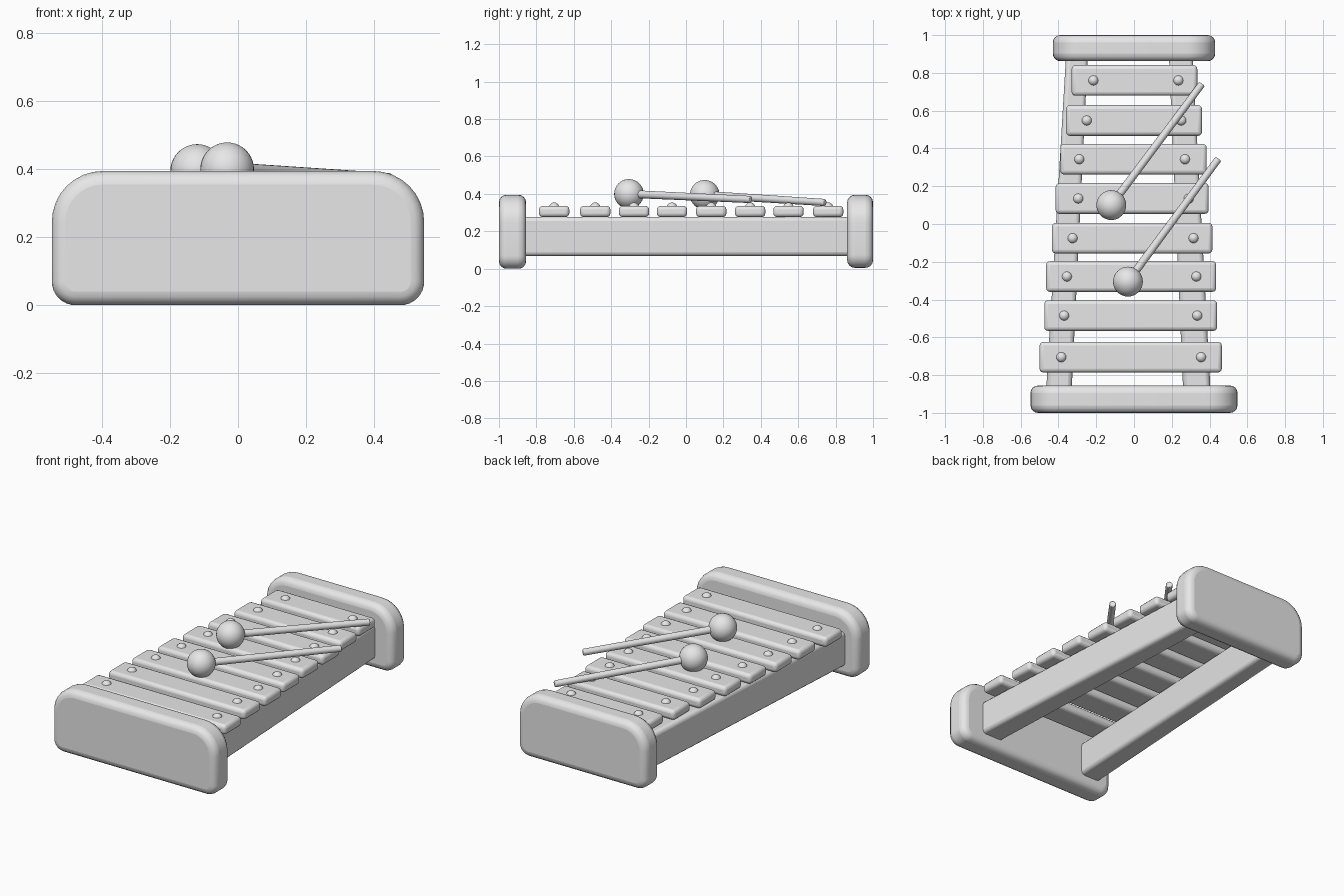
import bpy, bmesh, math
from mathutils import Vector

if "Cube" in bpy.data.objects:
    bpy.data.objects.remove(bpy.data.objects["Cube"])

grey = bpy.data.materials.new("plain grey")
grey.diffuse_color = (0.8, 0.8, 0.8, 1)
grey.use_nodes = True
grey.node_tree.nodes["Principled BSDF"].inputs["Base Color"].default_value = grey.diffuse_color


def finish(name, bm, bevel=0.0, segments=3, angle=40):
    bmesh.ops.recalc_face_normals(bm, faces=bm.faces[:])
    me = bpy.data.meshes.new(name)
    bm.to_mesh(me)
    bm.free()
    ob = bpy.data.objects.new(name, me)
    bpy.context.collection.objects.link(ob)
    me.materials.append(grey)
    if bevel:
        mod = ob.modifiers.new("rounding", 'BEVEL')
        mod.width = bevel
        mod.segments = segments
        mod.limit_method = 'ANGLE'
        mod.angle_limit = math.radians(40)
    bpy.ops.object.select_all(action='DESELECT')
    ob.select_set(True)
    bpy.context.view_layer.objects.active = ob
    bpy.ops.object.shade_smooth_by_angle(angle=math.radians(angle))
    return ob


def loft(name, bottom, top, bevel, segments=3):
    """Solid between two matching outlines."""
    bm = bmesh.new()
    a = [bm.verts.new(p) for p in bottom]
    b = [bm.verts.new(p) for p in top]
    n = len(a)
    bm.faces.new(a)
    bm.faces.new(b[::-1])
    for i in range(n):
        j = (i + 1) % n
        bm.faces.new((a[i], b[i], b[j], a[j]))
    return finish(name, bm, bevel, segments)


def rounded_outline(w, z0, z1, r_bottom, r_top, steps=8):
    pts = []
    corners = [(w - r_top, z1 - r_top, r_top, 0), (-w + r_top, z1 - r_top, r_top, 90),
               (-w + r_bottom, z0 + r_bottom, r_bottom, 180),
               (w - r_bottom, z0 + r_bottom, r_bottom, 270)]
    for cx, cz, r, start in corners:
        for i in range(steps + 1):
            a = math.radians(start + 90 * i / steps)
            pts.append((cx + r * math.cos(a), cz + r * math.sin(a)))
    return pts


# End boards
for name, w, y0, y1, z0 in (("front_end_board", 0.548, -1.0, -0.855, 0.0),
                            ("back_end_board", 0.43, 0.862, 1.0, 0.005)):
    prof = rounded_outline(w, z0, 0.395, 0.07, 0.15)
    loft(name, [(x, y0, z) for x, z in prof], [(x, y1, z) for x, z in prof], 0.04, 4)

# Slanted side rails: front and back x ranges
for name, front, back in (("left_rail", (-0.465, -0.33), (-0.36, -0.245)),
                          ("right_rail", (0.26, 0.405), (0.185, 0.31))):
    def section(xr, y):
        return [(xr[0], y, 0.068), (xr[1], y, 0.068), (xr[1], y, 0.277), (xr[0], y, 0.277)]
    loft(name, section(front, -0.88), section(back, 0.89), 0.022)

# Tone bars with their pegs: x range, centre y, peg x positions
bars = [(-0.50, 0.465, -0.705, -0.385, 0.355), (-0.475, 0.44, -0.485, -0.37, 0.335),
        (-0.465, 0.435, -0.278, -0.355, 0.33), (-0.435, 0.415, -0.075, -0.325, 0.315),
        (-0.415, 0.395, 0.135, -0.295, 0.29), (-0.39, 0.385, 0.343, -0.29, 0.27),
        (-0.36, 0.36, 0.548, -0.25, 0.25), (-0.33, 0.335, 0.76, -0.215, 0.235)]
for i, (x0, x1, y, p0, p1) in enumerate(bars, 1):
    ring = [(x0, y - 0.081), (x1, y - 0.081), (x1, y + 0.081), (x0, y + 0.081)]
    loft(f"tone_bar_{i}", [(a, b, 0.276) for a, b in ring],
         [(a, b, 0.336) for a, b in ring], 0.02)
    for side, px in (("left", p0), ("right", p1)):
        bm = bmesh.new()
        bmesh.ops.create_uvsphere(bm, u_segments=16, v_segments=10, radius=0.028)
        bmesh.ops.translate(bm, verts=bm.verts[:], vec=(px, y, 0.326))
        finish(f"{side}_peg_{i}", bm)

# Mallets: ball centre and stick end
for i, (ball, end) in enumerate((((-0.12, 0.10, 0.395), (0.36, 0.742, 0.354)),
                                 ((-0.032, -0.305, 0.40), (0.447, 0.345, 0.37))), 1):
    ball, end = Vector(ball), Vector(end)
    bm = bmesh.new()
    bmesh.ops.create_uvsphere(bm, u_segments=32, v_segments=20, radius=0.079)
    bmesh.ops.translate(bm, verts=bm.verts[:], vec=ball)
    finish(f"mallet_ball_{i}", bm)
    d = end - ball
    bm = bmesh.new()
    bmesh.ops.create_cone(bm, cap_ends=True, segments=16, radius1=0.021, radius2=0.019,
                          depth=d.length)
    bmesh.ops.rotate(bm, verts=bm.verts[:], cent=(0, 0, 0),
                     matrix=d.to_track_quat('Z', 'Y').to_matrix())
    bmesh.ops.translate(bm, verts=bm.verts[:], vec=(ball + end) / 2)
    finish(f"mallet_stick_{i}", bm, 0.006, 2)
